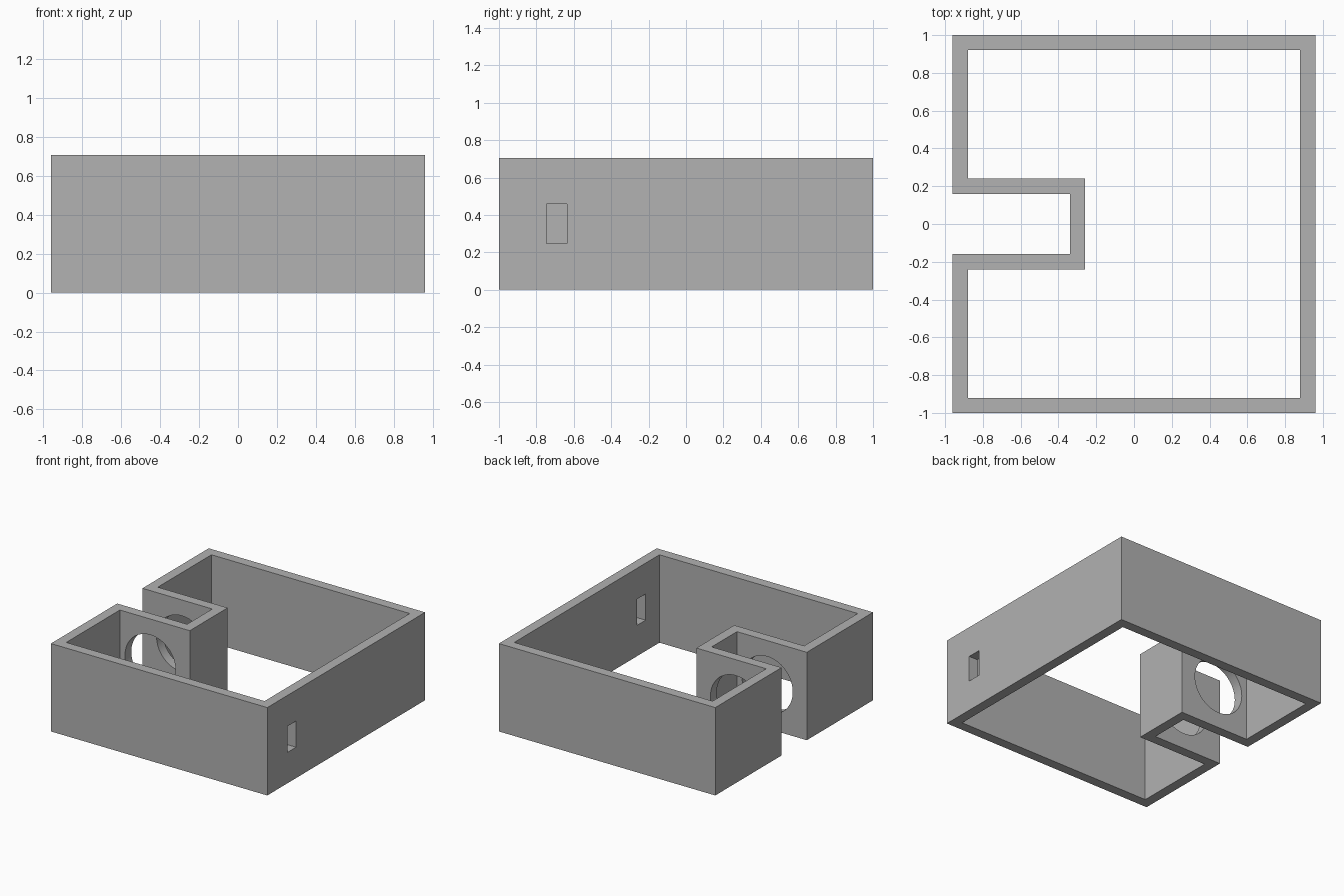
import bpy
import bmesh
import math

cube = bpy.data.objects.get("Cube")
if cube:
    bpy.data.objects.remove(cube, do_unlink=True)

HEIGHT = 0.705
WALL = 0.08
HOLE_Z = HEIGHT / 2

grey = bpy.data.materials.new("plain grey")
grey.use_nodes = True
colour = (0.445, 0.445, 0.445, 1)
grey.diffuse_color = colour
grey.node_tree.nodes["Principled BSDF"].inputs["Base Color"].default_value = colour

# Outer outline of the frame: a rectangle with a slot in its -x side
half = [(-0.34, -0.16), (-0.96, -0.16), (-0.96, -1), (0.96, -1)]
outline = half + [(x, -y) for x, y in reversed(half)]

# Flat wall ring: inset the outline and drop the middle
bm = bmesh.new()
floor = bm.faces.new([bm.verts.new((x, y, 0)) for x, y in outline])
bm.normal_update()
bmesh.ops.inset_region(bm, faces=[floor], thickness=WALL,
                       use_boundary=True, use_even_offset=True)
bmesh.ops.delete(bm, geom=[floor], context='FACES')
mesh = bpy.data.meshes.new("slotted_wall_frame")
bm.to_mesh(mesh)
bm.free()
frame = bpy.data.objects.new("slotted_wall_frame", mesh)
bpy.context.collection.objects.link(frame)
mesh.materials.append(grey)


def apply(mod):
    """Make a modifier of the frame permanent."""
    bpy.ops.object.select_all(action='DESELECT')
    bpy.context.view_layer.objects.active = frame
    frame.select_set(True)
    bpy.ops.object.modifier_apply(modifier=mod.name)


def cut(cutter):
    """Subtract the cutter from the frame, then remove it."""
    cutter.hide_render = True
    cutter.data.materials.append(grey)
    mod = frame.modifiers.new("opening", 'BOOLEAN')
    mod.operation = 'DIFFERENCE'
    mod.solver = 'EXACT'
    mod.object = cutter
    apply(mod)
    bpy.data.objects.remove(cutter, do_unlink=True)


# Raise the ring into upright walls
walls = frame.modifiers.new("walls", 'SOLIDIFY')
walls.thickness = HEIGHT
walls.offset = 1
apply(walls)

# Round hole through both sides of the slot
bpy.ops.mesh.primitive_cylinder_add(vertices=64, radius=0.225, depth=0.6,
                                    location=(-0.61, 0, HOLE_Z),
                                    rotation=(math.pi / 2, 0, 0))
cut(bpy.context.object)

# Small rectangular window in the +x wall
bpy.ops.mesh.primitive_cube_add(size=1, location=(0.92, -0.69, HOLE_Z))
window = bpy.context.object
window.scale = (0.3, 0.11, 0.21)
cut(window)

bpy.ops.object.shade_smooth_by_angle(angle=math.radians(30))
